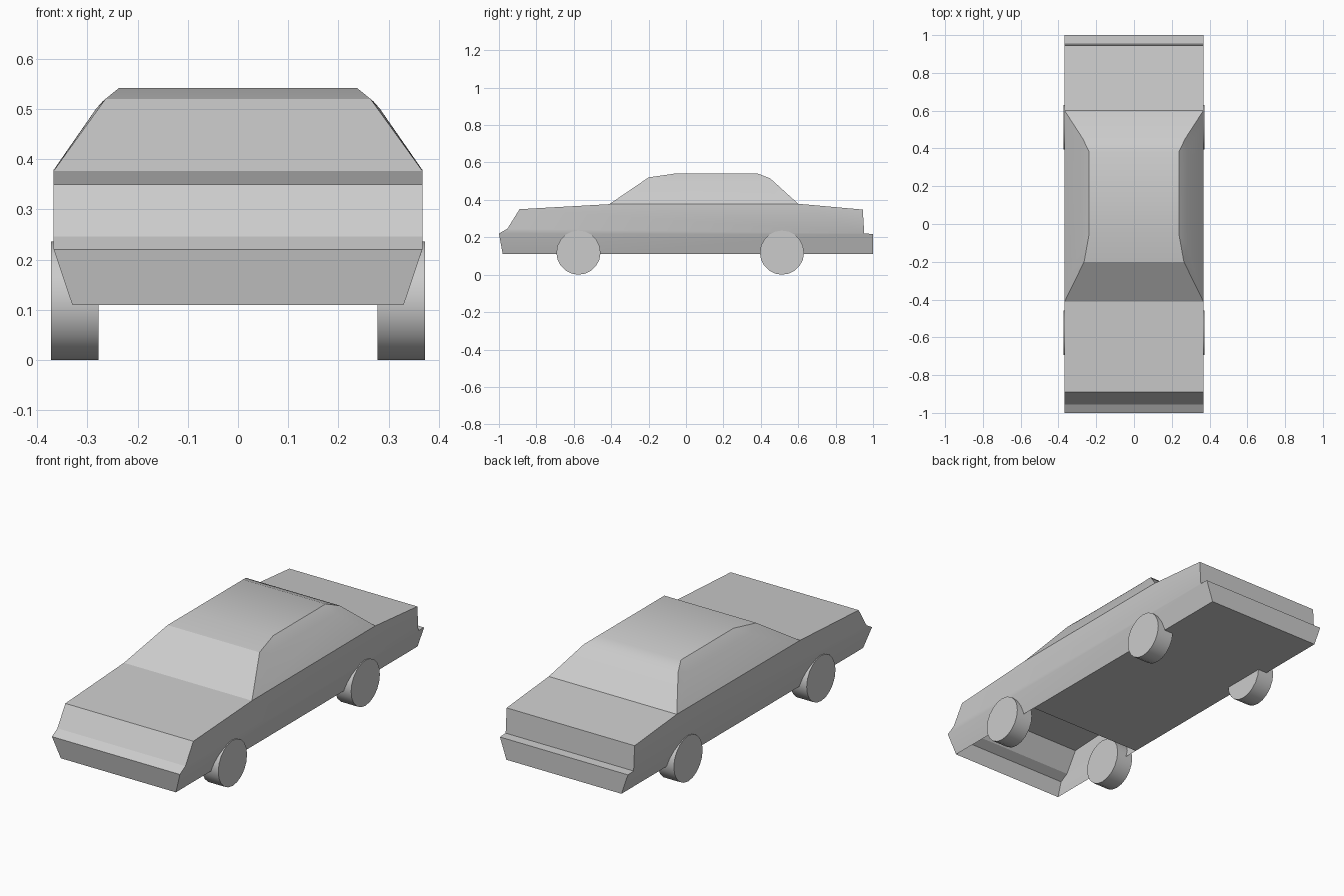
import bpy
import bmesh
import math
from mathutils import Matrix

cube = bpy.data.objects.get("Cube")
if cube:
    bpy.data.objects.remove(cube, do_unlink=True)

grey = bpy.data.materials.new("plain_grey")
grey.use_nodes = True
grey.diffuse_color = (0.6, 0.6, 0.6, 1)
grey.node_tree.nodes["Principled BSDF"].inputs["Base Color"].default_value = (0.6, 0.6, 0.6, 1)


def finish(name, bm, angle):
    bmesh.ops.recalc_face_normals(bm, faces=bm.faces)
    mesh = bpy.data.meshes.new(name)
    bm.to_mesh(mesh)
    bm.free()
    mesh.materials.append(grey)
    obj = bpy.data.objects.new(name, mesh)
    bpy.context.collection.objects.link(obj)
    bpy.ops.object.select_all(action="DESELECT")
    obj.select_set(True)
    bpy.context.view_layer.objects.active = obj
    bpy.ops.object.shade_smooth_by_angle(angle=math.radians(angle))
    return obj


def mirrored_shell(name, points, strips, sides):
    """Cross strips join the left and right copy of an edge; sides are mirrored panels."""
    bm = bmesh.new()
    left = {k: bm.verts.new((x, y, z)) for k, (x, y, z) in points.items()}
    right = {k: bm.verts.new((-x, y, z)) for k, (x, y, z) in points.items()}
    for chain in strips:
        chain = chain.split()
        for a, b in zip(chain, chain[1:]):
            bm.faces.new((left[a], left[b], right[b], right[a]))
    for panel in sides:
        keys = panel.split()
        bm.faces.new([left[k] for k in keys])
        bm.faces.new([right[k] for k in reversed(keys)])
    return finish(name, bm, 25)


W = 0.367   # half width at the waist
B = 0.33    # half width at the floor

waist = {
    "cowl": (W, -0.41, 0.377), "sill_front": (W, -0.36, 0.377),
    "sill_rear": (W, 0.55, 0.379), "deck": (W, 0.6, 0.379),
}

# Lower body: nose, bonnet, boot, bumpers, flanks and floor, open under the bonnet
lower = dict(waist)
lower.update({
    "chin": (B, -0.98, 0.11), "bumper": (W, -1, 0.22),
    "grille": (W, -0.955, 0.246), "bonnet": (W, -0.89, 0.35),
    "tail": (W, 0.945, 0.348), "tail_low": (W, 0.953, 0.22),
    "rear_bumper": (W, 1, 0.218), "rear_chin": (B, 1, 0.11),
    "floor_front": (B, -0.38, 0.11),
})
mirrored_shell(
    "lower_body", lower,
    ["chin bumper grille bonnet cowl",
     "deck tail tail_low rear_bumper rear_chin floor_front"],
    ["bumper grille bonnet cowl sill_front sill_rear deck tail tail_low",
     "chin bumper tail_low rear_bumper rear_chin floor_front"])

# Cabin: windscreen, roof, rear window, side windows with pillars around them
cabin = dict(waist)
cabin.update({
    "screen_top": (0.264, -0.2, 0.52), "roof_front": (0.237, -0.05, 0.542),
    "roof_rear": (0.237, 0.38, 0.542), "rear_top": (0.27, 0.45, 0.515),
    "window_front": (0.283, -0.12, 0.5), "window_rear": (0.283, 0.39, 0.5),
})
mirrored_shell(
    "cabin", cabin,
    ["cowl screen_top roof_front roof_rear rear_top deck"],
    ["sill_front sill_rear window_rear window_front",
     "cowl sill_front window_front screen_top",
     "screen_top window_front roof_front",
     "roof_front window_front window_rear roof_rear",
     "roof_rear window_rear rear_top",
     "rear_top window_rear sill_rear deck"])

# Wheels
R = 0.118
for end, y in (("front", -0.575), ("rear", 0.513)):
    for side, s in (("left", 1), ("right", -1)):
        bm = bmesh.new()
        place = Matrix.Translation((s * 0.325, y, R)) @ Matrix.Rotation(math.pi / 2, 4, "Y")
        bmesh.ops.create_cone(bm, cap_ends=True, segments=20, radius1=R, radius2=R,
                              depth=0.094, matrix=place)
        finish(f"{end}_{side}_wheel", bm, 30)
